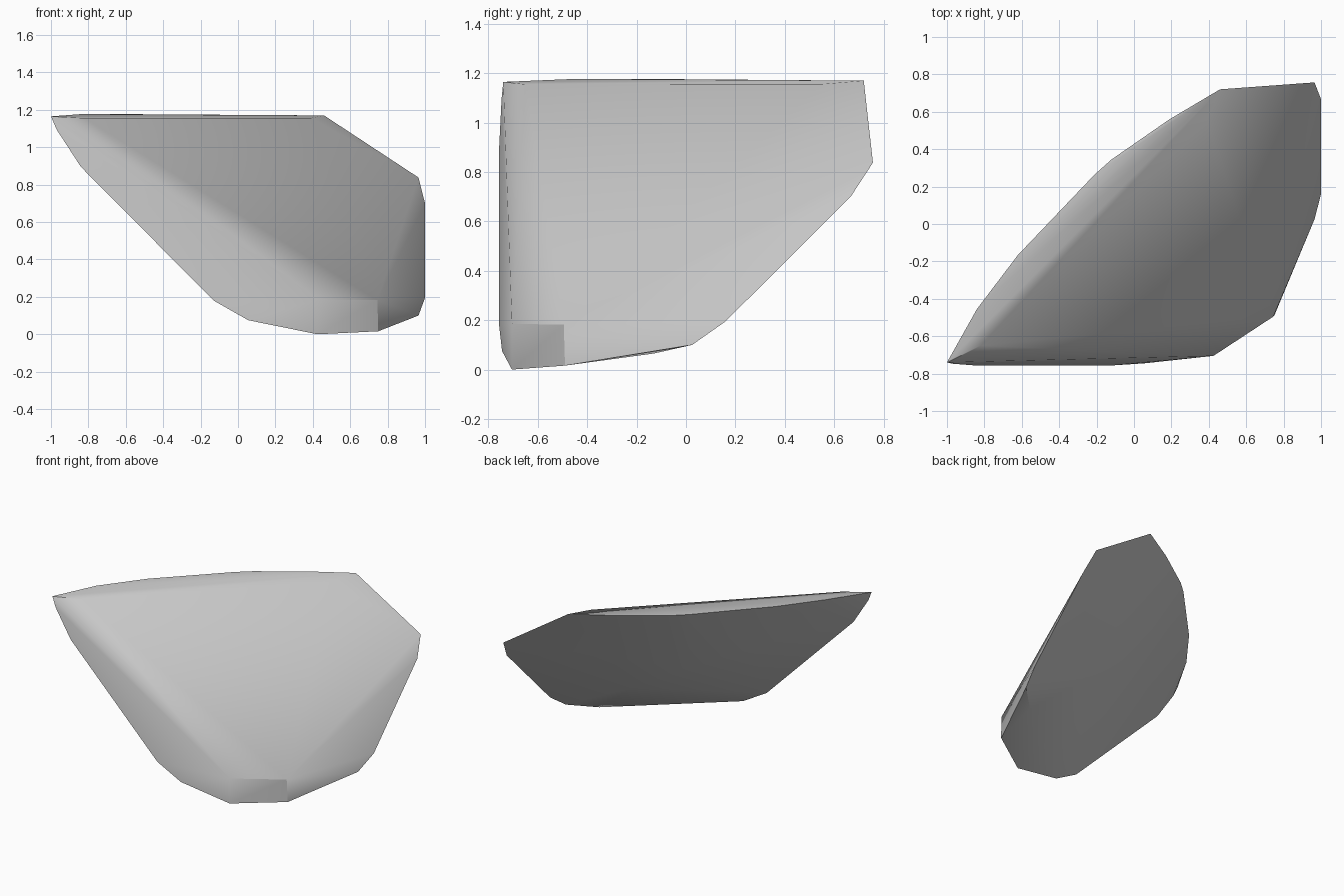
import bpy, bmesh, math

cube = bpy.data.objects.get("Cube")
if cube:
    bpy.data.objects.remove(cube, do_unlink=True)

# Grey stone
stone = bpy.data.materials.new("grey_stone")
stone.use_nodes = True
grey = (0.58, 0.58, 0.58, 1)
stone.diffuse_color = grey
stone.node_tree.nodes["Principled BSDF"].inputs["Base Color"].default_value = grey

# Corner points of the chipped shard
top_rim = [(-1, -.74, 1.165), (-.84, -.455, 1.177), (-.62, -.165, 1.177), (-.21, .265, 1.172),
           (-.12, .345, 1.171), (.19, .56, 1.17), (.46, .72, 1.17)]
top_lip = [(-.82, -.65, 1.155), (.39, .55, 1.156)]
right_edge = [(.965, .757, .838), (1, .667, .7), (1, .16, .195), (.965, .025, .1), (.8, -.13, .065)]
foot = [(.75, -.49, .016), (.745, -.495, .182), (.425, -.705, 0), (.425, -.705, .185)]
front_edge = [(.055, -.745, .075), (-.13, -.757, .18), (-.84, -.757, .895), (-.97, -.747, 1.095)]
# Gently domed underside
belly = [(.03, -.08, .575), (.43, .02, .365), (.39, .34, .73), (-.33, -.27, .75)]

# Wrap the corners in a closed convex shell
bm = bmesh.new()
for p in top_rim + top_lip + right_edge + foot + front_edge + belly:
    bm.verts.new(p)
bmesh.ops.convex_hull(bm, input=bm.verts)
loose = [v for v in bm.verts if not v.link_faces]
bmesh.ops.delete(bm, geom=loose, context='VERTS')
bmesh.ops.recalc_face_normals(bm, faces=bm.faces)

mesh = bpy.data.meshes.new("rock_shard")
bm.to_mesh(mesh)
bm.free()
mesh.materials.append(stone)
shard = bpy.data.objects.new("rock_shard", mesh)
bpy.context.collection.objects.link(shard)

# Smooth the gentle chips, keep the hard edges
bpy.context.view_layer.objects.active = shard
shard.select_set(True)
bpy.ops.object.shade_smooth_by_angle(angle=math.radians(33.5))
